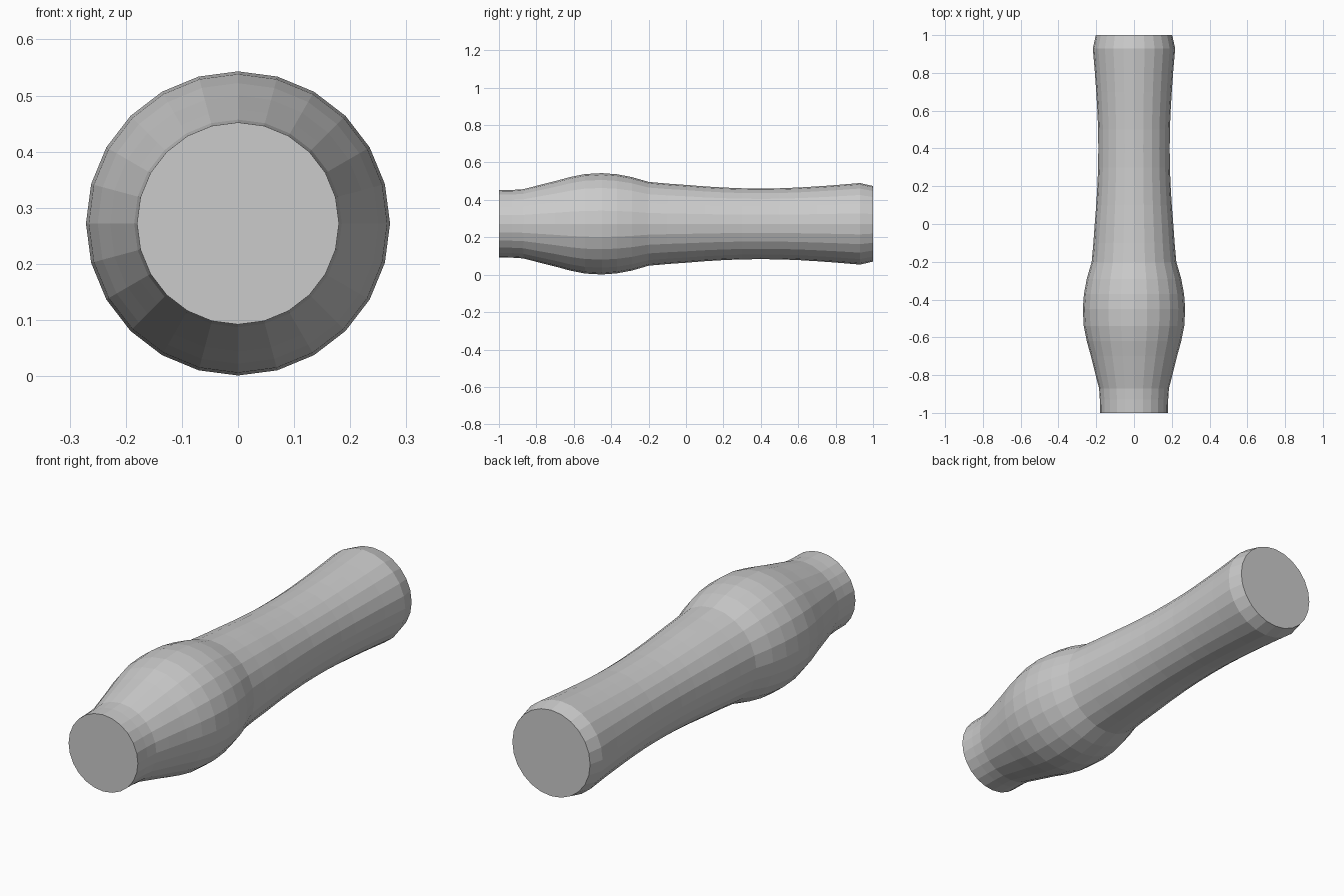
import bpy, bmesh, math

if "Cube" in bpy.data.objects:
    bpy.data.objects.remove(bpy.data.objects["Cube"])

SIDES = 24
CENTRE_Z = 0.272

# (y, radius) along the handle: narrow neck, rounded bulge, crease, waisted grip, chamfered end
PROFILE = [
    (-1.0, 0.18), (-0.93, 0.181), (-0.87, 0.185), (-0.8, 0.203), (-0.7, 0.228),
    (-0.62, 0.25), (-0.54, 0.266), (-0.45, 0.271), (-0.37, 0.265), (-0.29, 0.25),
    (-0.2, 0.224), (-0.1, 0.215), (0.0, 0.208), (0.1, 0.200), (0.2, 0.194),
    (0.3, 0.190), (0.4, 0.189), (0.5, 0.190), (0.6, 0.194), (0.7, 0.200),
    (0.8, 0.207), (0.93, 0.218), (1.0, 0.202),
]


def lathe_along_y(name, profile):
    bm = bmesh.new()
    rings = []
    for y, r in profile:
        angles = [2 * math.pi * i / SIDES for i in range(SIDES)]
        rings.append([bm.verts.new((r * math.cos(a), y, CENTRE_Z + r * math.sin(a)))
                      for a in angles])
    # Skin between neighbouring rings
    for a, b in zip(rings, rings[1:]):
        for i in range(SIDES):
            j = (i + 1) % SIDES
            bm.faces.new((a[i], a[j], b[j], b[i]))
    # Flat end caps
    bm.faces.new(rings[0])
    bm.faces.new(rings[-1])
    bmesh.ops.recalc_face_normals(bm, faces=bm.faces)
    mesh = bpy.data.meshes.new(name)
    bm.to_mesh(mesh)
    bm.free()
    obj = bpy.data.objects.new(name, mesh)
    bpy.context.collection.objects.link(obj)
    return obj


# Single turned body, flat shaded
lathe_along_y("turned_handle", PROFILE)
